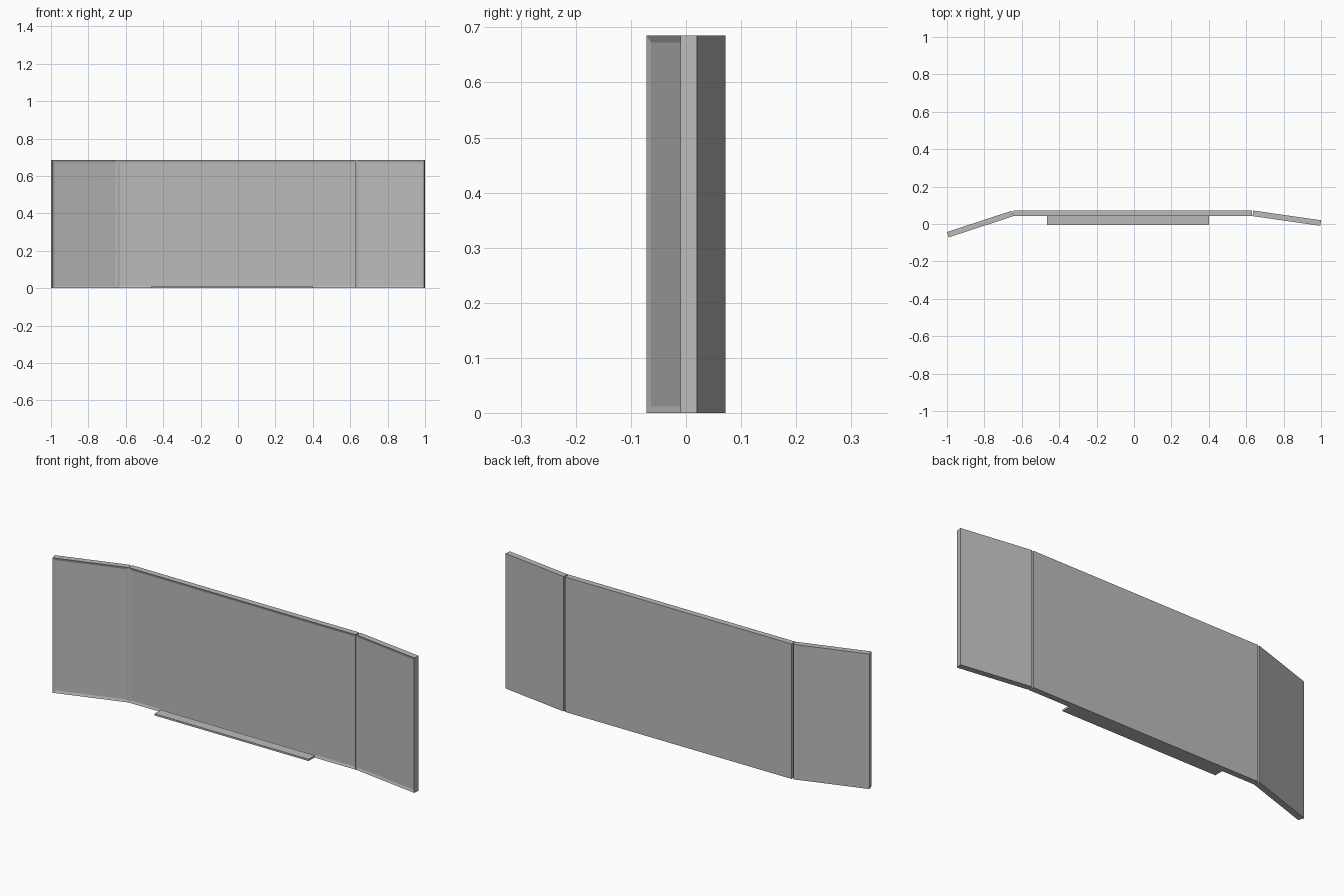
import bpy
import bmesh
from math import atan2, hypot
from mathutils import Matrix, Vector

cube = bpy.data.objects.get("Cube")
if cube:
    bpy.data.objects.remove(cube, do_unlink=True)

HEIGHT = 0.685
THICK = 0.03
RIM = 0.012
RECESS = 0.004

grey = bpy.data.materials.new("plain_grey")
grey.use_nodes = True
colour = (0.5, 0.5, 0.5, 1)
grey.diffuse_color = colour
grey.node_tree.nodes["Principled BSDF"].inputs["Base Color"].default_value = colour


def box(size, centre):
    """Return a bmesh box of the given size."""
    bm = bmesh.new()
    bmesh.ops.create_cube(bm, size=1)
    bmesh.ops.scale(bm, vec=size, verts=bm.verts)
    bmesh.ops.translate(bm, vec=centre, verts=bm.verts)
    return bm


def finish(bm, name):
    bmesh.ops.recalc_face_normals(bm, faces=bm.faces)
    mesh = bpy.data.meshes.new(name)
    bm.to_mesh(mesh)
    bm.free()
    mesh.materials.append(grey)
    obj = bpy.data.objects.new(name, mesh)
    bpy.context.collection.objects.link(obj)
    return obj


def panel(name, start, end):
    """Upright panel whose back edge runs from start to end, with a recessed front."""
    dx, dy = end[0] - start[0], end[1] - start[1]
    length = hypot(dx, dy)
    bm = box((length, THICK, HEIGHT), (length / 2, -THICK / 2, HEIGHT / 2))
    bm.normal_update()
    front = min(bm.faces, key=lambda f: f.normal.y)
    bmesh.ops.inset_region(bm, faces=[front], thickness=RIM, use_even_offset=True)
    bmesh.ops.translate(bm, vec=(0, RECESS, 0), verts=front.verts)
    obj = finish(bm, name)
    obj.matrix_world = (Matrix.Translation(Vector((*start, 0)))
                        @ Matrix.Rotation(atan2(dy, dx), 4, "Z"))


# Centre panel and the two angled wings
panel("centre_panel", (-0.643, 0.072), (0.63, 0.072))
panel("right_wing", (-1.0, -0.043), (-0.652, 0.071))
panel("left_wing", (0.638, 0.072), (1.0, 0.02))

# Thin shelf along the foot of the centre panel
finish(box((0.865, 0.05, 0.009), (-0.0325, 0.02, 0.0045)), "foot_shelf")
